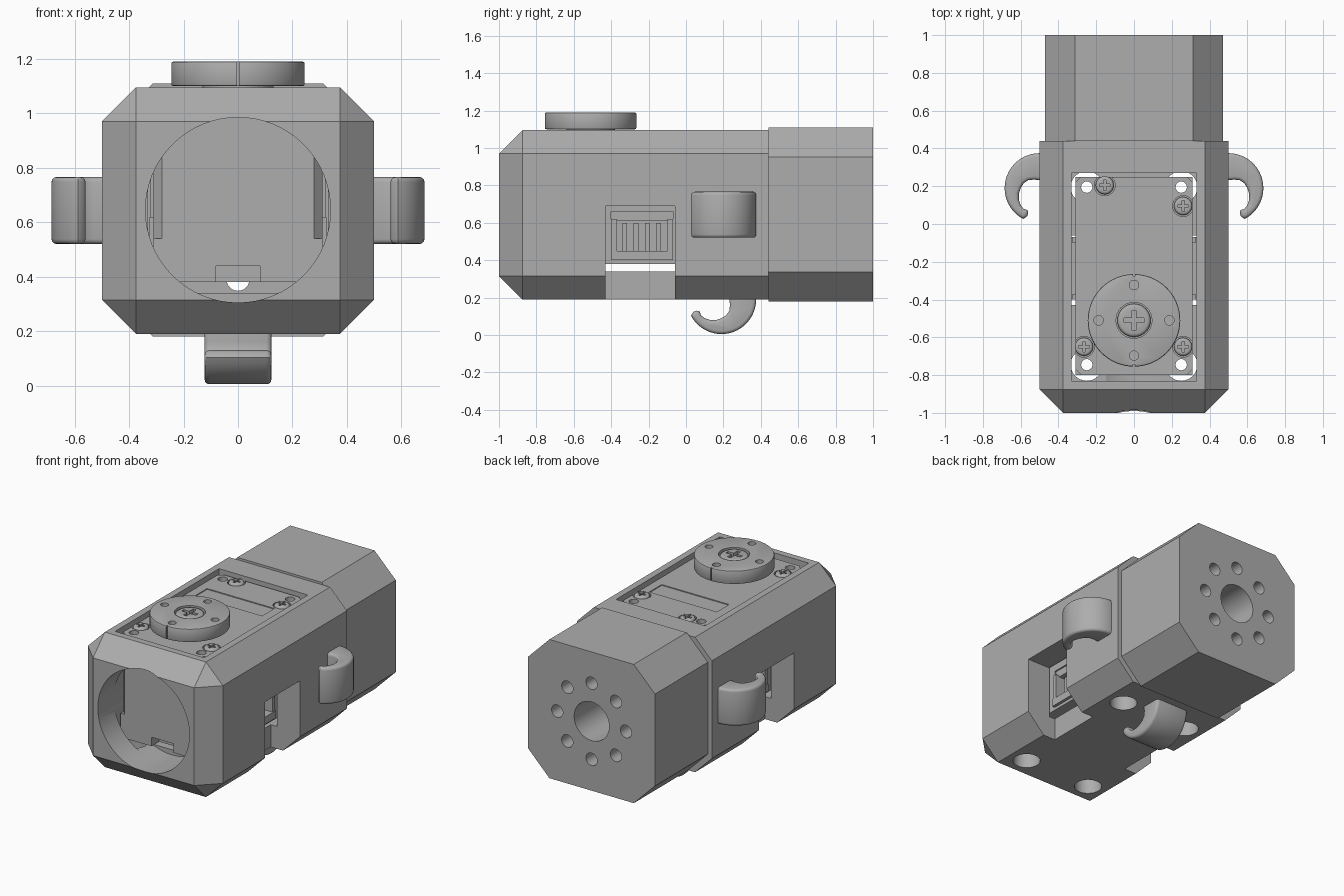
import bpy, bmesh, math
from mathutils import Matrix, Vector

old = bpy.data.objects.get("Cube")
if old:
    bpy.data.objects.remove(old)

grey = bpy.data.materials.new("mid_grey")
grey.use_nodes = True
tone = (0.42, 0.42, 0.42, 1)
grey.diffuse_color = tone
grey.node_tree.nodes["Principled BSDF"].inputs["Base Color"].default_value = tone


def make(name, bm):
    bmesh.ops.recalc_face_normals(bm, faces=bm.faces)
    me = bpy.data.meshes.new(name)
    bm.to_mesh(me)
    bm.free()
    me.materials.append(grey)
    ob = bpy.data.objects.new(name, me)
    bpy.context.collection.objects.link(ob)
    return ob


def box(name, x0, x1, y0, y1, z0, z1):
    bm = bmesh.new()
    size = Matrix.Diagonal((x1 - x0, y1 - y0, z1 - z0, 1))
    mid = Matrix.Translation(((x0 + x1) / 2, (y0 + y1) / 2, (z0 + z1) / 2))
    bmesh.ops.create_cube(bm, size=1, matrix=mid @ size)
    return make(name, bm)


def rod(name, x, y, z, r, length, axis="Z", sides=32):
    bm = bmesh.new()
    turn = Matrix.Rotation(math.pi / 2, 4, "X") if axis == "Y" else Matrix()
    bmesh.ops.create_cone(bm, cap_ends=True, segments=sides, radius1=r, radius2=r,
                          depth=length, matrix=Matrix.Translation((x, y, z)) @ turn)
    return make(name, bm)


def prism(name, points, place, a, b):
    """Extrude a 2D outline from a to b; place maps (u, v, w) to space."""
    bm = bmesh.new()
    verts = [bm.verts.new(place(u, v, a)) for u, v in points]
    face = bm.faces.new(verts)
    ext = bmesh.ops.extrude_face_region(bm, geom=[face])
    shift = Vector(place(0, 0, b)) - Vector(place(0, 0, a))
    bmesh.ops.translate(bm, vec=shift, verts=[v for v in ext["geom"] if isinstance(v, bmesh.types.BMVert)])
    return make(name, bm)


def bake(ob):
    me = bpy.data.meshes.new_from_object(ob.evaluated_get(bpy.context.evaluated_depsgraph_get()))
    ob.modifiers.clear()
    ob.data = me


def cut(ob, *cutters):
    for c in cutters:
        m = ob.modifiers.new("cut", "BOOLEAN")
        m.operation, m.solver, m.object = "DIFFERENCE", "EXACT", c
    bake(ob)
    for c in cutters:
        bpy.data.objects.remove(c)


def smooth(ob, angle=35):
    bpy.ops.object.select_all(action="DESELECT")
    ob.select_set(True)
    bpy.context.view_layer.objects.active = ob
    bpy.ops.object.shade_smooth_by_angle(angle=math.radians(angle))


def octagon(hx, z0, z1, c):
    mid, hz = (z0 + z1) / 2, (z1 - z0) / 2
    half = [(hx, mid - hz + c), (hx, mid + hz - c), (hx - c, z1)]
    return half + [(-hx + c, z1), (-hx, mid + hz - c), (-hx, mid - hz + c), (-hx + c, z0), (hx - c, z0)]


along_y = lambda u, v, w: (u, w, v)
upright = lambda u, v, w: (u, v, w)
corners = [(sx * 0.25, y) for sx in (-1, 1) for y in (-0.745, 0.195)]

# Main housing: hull of the octagonal body and the smaller front face
bm = bmesh.new()
for y in (-0.875, 0.44):
    for x, z in octagon(0.5, 0.19, 1.095, 0.125):
        bm.verts.new((x, y, z))
for x in (-0.375, 0.375):
    for z in (0.315, 0.97):
        bm.verts.new((x, -1, z))
bmesh.ops.convex_hull(bm, input=bm.verts)
bmesh.ops.dissolve_limit(bm, angle_limit=0.01, verts=bm.verts, edges=bm.edges)
housing = make("housing", bm)
cut(housing,
    box("cavity", -0.33, 0.33, -0.83, 0.27, 0.34, 1.3),
    box("rear_cavity", -0.32, 0.32, 0.2, 0.5, 0.34, 0.95),
    rod("front_opening", 0, -0.9, 0.645, 0.34, 0.4, "Y", 64),
    box("left_slot", 0.285, 0.7, -0.43, -0.06, 0.1, 0.69),
    box("right_slot", -0.7, -0.285, -0.43, -0.06, 0.1, 0.69),
    *[rod("access_hole", x, y, 0.25, 0.085, 0.4) for x, y in corners])
smooth(housing, 20)

# Rear block with a ring of screw holes round a centre bore
rear = prism("rear_block", octagon(0.47, 0.18, 1.11, 0.157), along_y, 0.44, 1)
cut(rear, rod("bore", 0, 0.7, 0.645, 0.13, 0.8, "Y"),
    *[rod("ring_hole", 0.255 * math.cos(i * math.pi / 4), 0.7, 0.645 + 0.255 * math.sin(i * math.pi / 4),
          0.042, 0.8, "Y", 24) for i in range(8)])
smooth(rear, 20)

# Motor unit: square base, upper case with clipped corners
def clipped(hx, y0, y1, c):
    return [(hx, y0 + c), (hx, y1 - c), (hx - c, y1), (-hx + c, y1),
            (-hx, y1 - c), (-hx, y0 + c), (-hx + c, y0), (hx - c, y0)]


screws = [(-0.155, 0.205), (0.26, 0.095), (-0.265, -0.65), (0.26, -0.65)]


def side_pockets():
    return [box("pocket", *sorted((s * 0.2, s * 0.4)), -0.4, -0.07, 0.4, 0.66) for s in (-1, 1)]


def through_holes():
    return [rod("through_hole", x, y, 0.7, 0.03, 1, sides=20) for x, y in corners]


base = box("motor_base", -0.31, 0.31, -0.8, 0.25, 0.38, 0.54)
cut(base, box("front_notch", -0.08, 0.08, -0.9, -0.72, 0.3, 0.44), *side_pockets(), *through_holes())
case = prism("motor_case", clipped(0.31, -0.8, 0.25, 0.03), upright, 0.54, 1.075)
cut(case, box("panel_recess", -0.25, 0.25, -0.1, 0.03, 1.069, 1.2), *side_pockets(), *through_holes(),
    *[rod("screw_well", x, y, 1.1, 0.055, 0.1) for x, y in screws])
smooth(base, 20)
smooth(case, 20)

# Sockets with pins inside both side pockets
for s, side in ((1, "left"), (-1, "right")):
    def part(name, x0, x1, *rest):
        return box(side + "_" + name, *sorted((s * x0, s * x1)), *rest)
    part("socket_sill", 0.2, 0.33, -0.4, -0.07, 0.4, 0.45)
    part("socket_top", 0.2, 0.3, -0.4, -0.07, 0.61, 0.66)
    for y in (-0.4, -0.1):
        part("socket_cheek", 0.2, 0.325, y, y + 0.03, 0.4, 0.62)
    for i in range(4):
        part("socket_pin", 0.2, 0.28, -0.34 + i * 0.06, -0.315 + i * 0.06, 0.45, 0.6)


# Cross-head screws
def screw(name, x, y, z, r, h):
    head = rod(name, x, y, z - h / 2, r, h)
    m = head.modifiers.new("round", "BEVEL")
    m.width, m.segments, m.limit_method = h * 0.35, 3, "ANGLE"
    bake(head)
    a, b = r * 0.6, r * 0.13
    cut(head, box("cross", x - a, x + a, y - b, y + b, z - h * 0.5, z + 1),
        box("cross", x - b, x + b, y - a, y + a, z - h * 0.5, z + 1))
    smooth(head)


for x, y in screws:
    screw("case_screw", x, y, 1.085, 0.048, 0.04)

# Output disc on its collar
rod("disc_collar", 0, -0.51, 1.08, 0.13, 0.06)
disc = rod("output_disc", 0, -0.51, 1.145, 0.245, 0.09, sides=64)
m = disc.modifiers.new("round", "BEVEL")
m.width, m.segments, m.limit_method = 0.008, 2, "ANGLE"
bake(disc)
cut(disc, rod("centre_well", 0, -0.51, 1.2, 0.095, 0.09),
    box("front_groove", -0.004, 0.004, -0.8, -0.745, 1, 1.3),
    box("back_groove", -0.004, 0.004, -0.275, -0.2, 1, 1.3),
    *[rod("disc_hole", 0.187 * math.cos(i * math.pi / 2), -0.51 + 0.187 * math.sin(i * math.pi / 2),
          1.2, 0.025, 0.13, sides=20) for i in range(4)])
smooth(disc)
screw("disc_screw", 0, -0.51, 1.188, 0.088, 0.05)

# Three curved hooks sharing one outline
outer = [(0.185 * math.cos(t), 0.19 + 0.185 * math.sin(t))
         for t in [math.radians(90 - i * 152 / 22) for i in range(23)]]
inner = [(0.066, 0.04), (0.06, 0.058), (0.064, 0.074), (0.085, 0.08), (0.1, 0.1), (0.11, 0.13), (0.11, 0.16),
         (0.1, 0.19), (0.083, 0.217), (0.06, 0.232), (0.03, 0.235), (-0.05, 0.227)]
outline = [(-0.05, 0.375)] + outer + inner
places = {"left_hook": lambda u, v, w: (0.5 + u, v, 0.643 + w),
          "right_hook": lambda u, v, w: (-0.5 - u, v, 0.643 + w),
          "bottom_hook": lambda u, v, w: (w, v, 0.19 - u)}
for name, place in places.items():
    hook = prism(name, outline, place, -0.123, 0.123)
    m = hook.modifiers.new("round", "BEVEL")
    m.width, m.segments, m.limit_method = 0.018, 3, "ANGLE"
    m.angle_limit, m.use_clamp_overlap = math.radians(65), False
    bake(hook)
    smooth(hook, 40)
